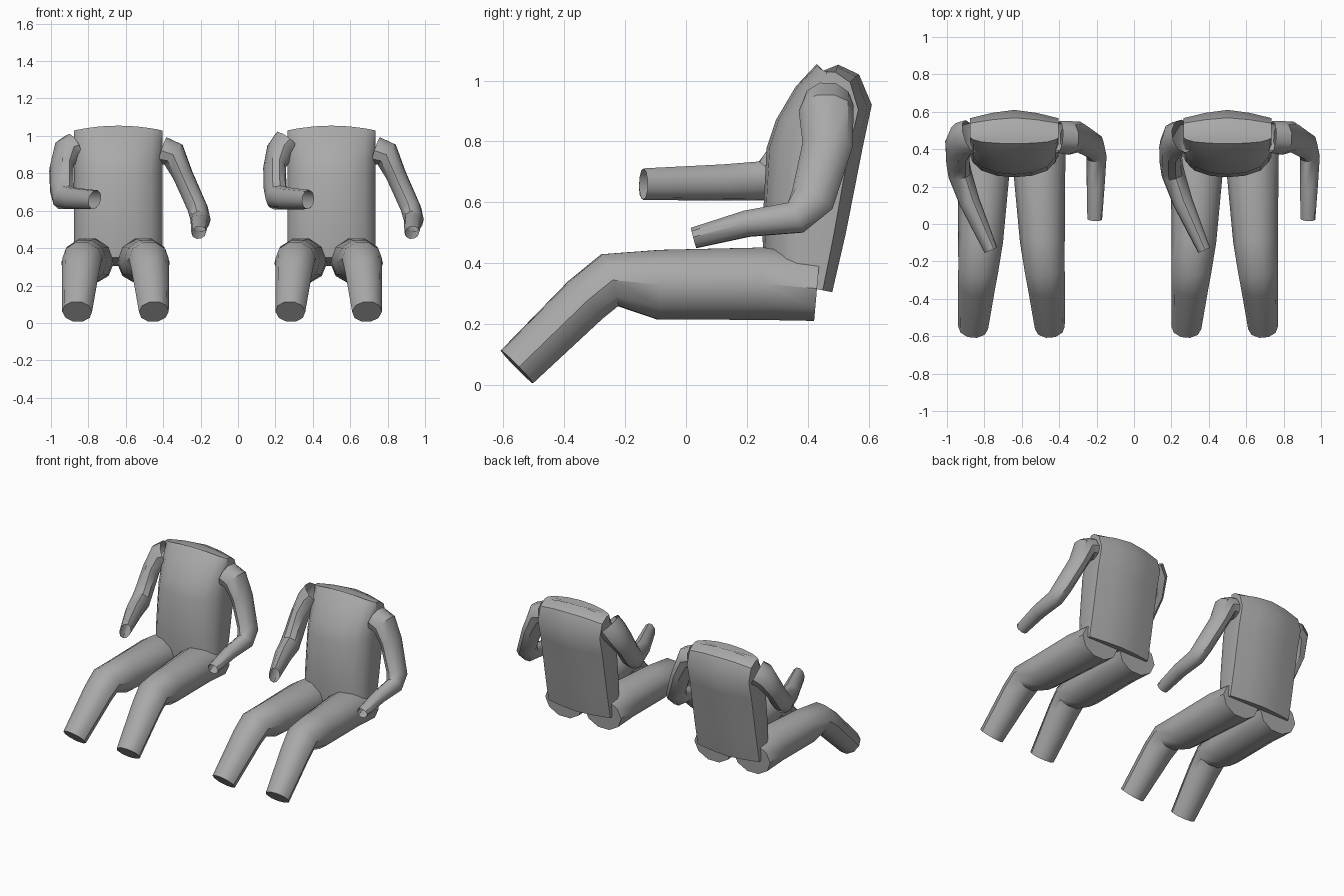
import bpy, bmesh
from math import sin, cos, pi, radians
from mathutils import Vector

if "Cube" in bpy.data.objects:
    bpy.data.objects.remove(bpy.data.objects["Cube"], do_unlink=True)

grey = bpy.data.materials.new("plain grey")
grey.use_nodes = True
color = (0.4, 0.4, 0.4, 1)
grey.diffuse_color = color
grey.node_tree.nodes["Principled BSDF"].inputs["Base Color"].default_value = color


def loft(name, rings, caps, x_offset, angle=38):
    """Skin closed rings of points into one smooth object."""
    bm = bmesh.new()
    rows = [[bm.verts.new(p) for p in ring] for ring in rings]
    n = len(rows[0])
    for low, high in zip(rows, rows[1:]):
        for i in range(n):
            j = (i + 1) % n
            bm.faces.new((low[i], low[j], high[j], high[i]))
    if caps:
        bm.faces.new(rows[0])
        bm.faces.new(rows[-1])
    bmesh.ops.recalc_face_normals(bm, faces=bm.faces)
    mesh = bpy.data.meshes.new(name)
    bm.to_mesh(mesh)
    bm.free()
    mesh.materials.append(grey)
    obj = bpy.data.objects.new(name, mesh)
    obj.location.x = x_offset
    bpy.context.collection.objects.link(obj)
    bpy.ops.object.select_all(action="DESELECT")
    obj.select_set(True)
    bpy.context.view_layer.objects.active = obj
    bpy.ops.object.shade_smooth_by_angle(angle=radians(angle))


def limb_rings(path, first_axis, sides):
    """Elliptical rings along a path of (x, y, z, radius_a, radius_b)."""
    pts = [Vector(p[:3]) for p in path]
    rings, axis, last = [], Vector(first_axis), None
    for i, p in enumerate(pts):
        before = (p - pts[max(i - 1, 0)]).normalized()
        after = (pts[min(i + 1, len(pts) - 1)] - p).normalized()
        t = (before + after).normalized()
        if last:
            axis = last.rotation_difference(t) @ axis
        axis = (axis - t * axis.dot(t)).normalized()
        other, last = t.cross(axis), t
        ra, rb = path[i][3:]
        rings.append([p + axis * ra * cos(2 * pi * k / sides)
                      + other * rb * sin(2 * pi * k / sides) for k in range(sides)])
    return rings


# Torso levels: front y, front z, back y, back z, drop at the sides
LEVELS = [(.26, .35, .48, .305, 0), (.25, .5, .525, .5, 0), (.265, .78, .58, .78, 0),
          (.295, .87, .61, .92, .01), (.36, .98, .568, 1.02, .02),
          (.43, 1.055, .5, 1.052, .025)]
# Half of the cross-section: width fraction, depth fraction
SECTION = [(0, 0), (.4, .03), (.75, .13), (.93, .3), (1, .45), (1, .86), (.5, .95), (0, 1)]
OUTLINE = SECTION + [(-x, d) for x, d in SECTION[-2:0:-1]]


def torso_rings():
    return [[(.236 * x, fy + (by - fy) * d, fz + (bz - fz) * d - drop * x * x)
             for x, d in OUTLINE] for fy, fz, by, bz, drop in LEVELS]


LEFT_ARM = [(.235, .465, .92, .085, .08), (.295, .46, .90, .09, .075),
            (.345, .465, .79, .083, .056), (.425, .415, .61, .075, .055),
            (.44, .36, .55, .058, .053), (.435, .2, .53, .045, .048),
            (.43, .025, .483, .035, .04)]
RIGHT_ARM = [(-.235, .47, .94, .09, .08), (-.275, .455, .92, .095, .075),
             (-.305, .40, .83, .088, .058), (-.302, .33, .73, .08, .06),
             (-.29, .265, .67, .07, .063), (-.24, .12, .665, .06, .055),
             (-.125, -.14, .66, .052, .035)]
# Leg path, measured outward from the hip centre
LEG = [(.15, .43, .317, .14, .112), (.15, .25, .333, .137, .125),
       (.165, -.09, .33, .12, .12), (.178, -.25, .345, .107, .093),
       (.186, -.33, .28, .1, .086), (.205, -.555, .06, .08, .078)]
HIP_X = -.015

# Two seated figures; the second has a raised right shoulder edge
for label, x, lift in (("first", -.64, 0), ("second", .5, .03)):
    loft(label + "_torso", torso_rings(), True, x)
    shoulder = RIGHT_ARM[0]
    raised = [(*shoulder[:2], shoulder[2] + lift, *shoulder[3:])] + RIGHT_ARM[1:]
    loft(label + "_left_arm", limb_rings(LEFT_ARM, (0, 1, 0), 10), False, x)
    loft(label + "_right_arm", limb_rings(raised, (0, 1, 0), 10), False, x)
    for side, s in (("left", 1), ("right", -1)):
        path = [(HIP_X + s * p[0], *p[1:]) for p in LEG]
        loft(f"{label}_{side}_leg", limb_rings(path, (1, 0, 0), 10), True, x)
